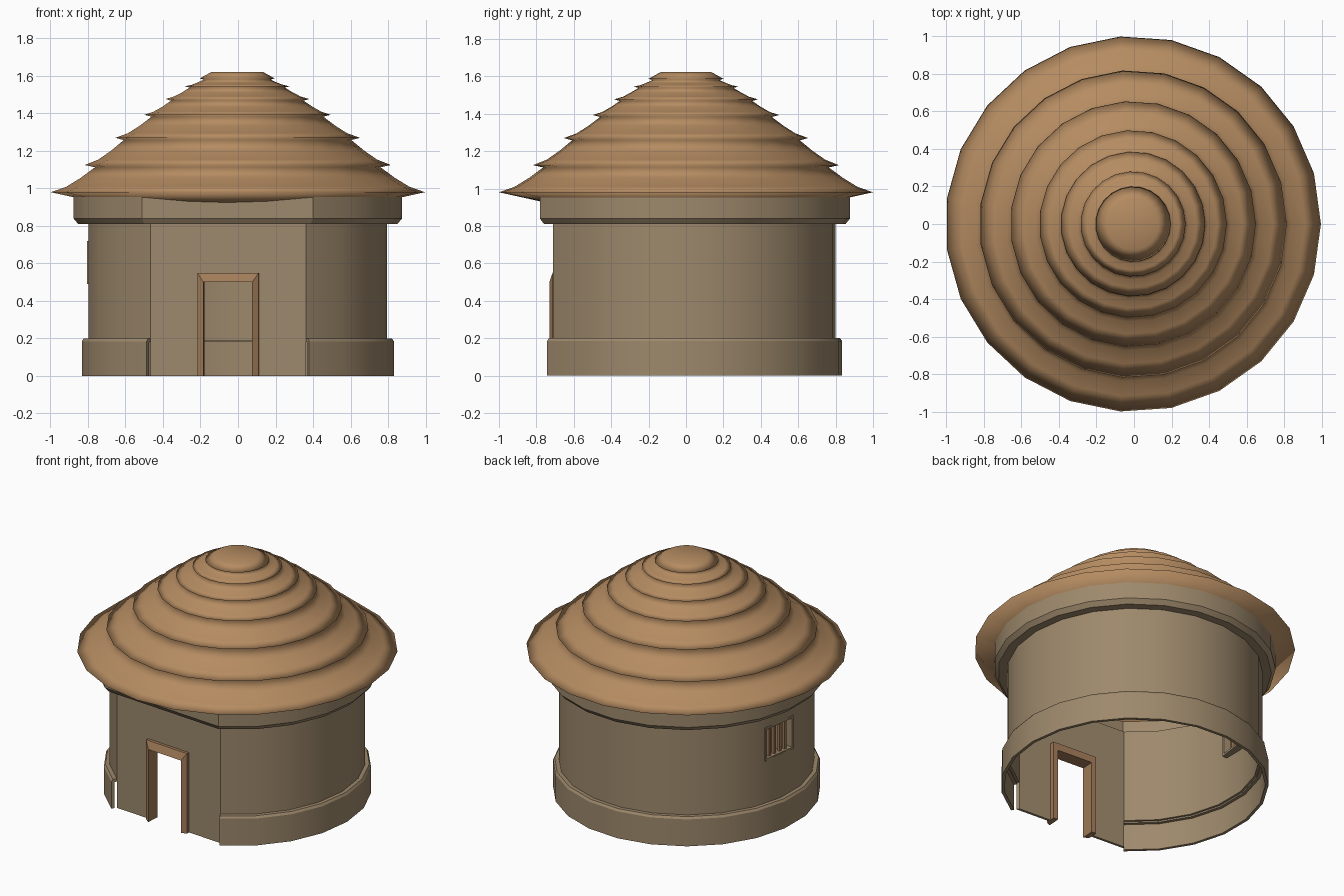
import bpy, bmesh, math
from mathutils import Vector, Matrix

if "Cube" in bpy.data.objects:
    bpy.data.objects.remove(bpy.data.objects["Cube"])

N = 23
STEP = 2 * math.pi / N
CX = -0.005
ARC = list(range(-4, 16))          # round part; the chord 15 -> -4 is the flat front


def material(name, col):
    m = bpy.data.materials.new(name)
    m.diffuse_color = (*col, 1)
    m.use_nodes = True
    m.node_tree.nodes["Principled BSDF"].inputs["Base Color"].default_value = m.diffuse_color
    return m


CLAY = material("clay", (0.34, 0.25, 0.15))
THATCH = material("thatch", (0.46, 0.26, 0.12))
WOOD = material("wood", (0.36, 0.20, 0.10))


def finish(name, bm, mat, angle=30):
    bmesh.ops.recalc_face_normals(bm, faces=bm.faces)
    me = bpy.data.meshes.new(name)
    bm.to_mesh(me)
    bm.free()
    ob = bpy.data.objects.new(name, me)
    bpy.context.collection.objects.link(ob)
    me.materials.append(mat)
    if angle:
        bpy.ops.object.select_all(action='DESELECT')
        ob.select_set(True)
        bpy.context.view_layer.objects.active = ob
        bpy.ops.object.shade_smooth_by_angle(angle=math.radians(angle))
    return ob


def loft(bm, rows, closed_rows, closed_section):
    """Bridge equal-length rows of points into quads."""
    vs = [[bm.verts.new(p) for p in row] for row in rows]
    n, k = len(vs), len(vs[0])
    for i in range(n if closed_rows else n - 1):
        a, b = vs[i], vs[(i + 1) % n]
        for j in range(k if closed_section else k - 1):
            m = (j + 1) % k
            bm.faces.new((a[j], b[j], b[m], a[m]))
    if closed_section and not closed_rows:
        bm.faces.new(vs[0])
        bm.faces.new(vs[-1])
    return vs


def ring(name, profile, idx, closed, mat):
    bm = bmesh.new()
    rows = [[(CX + r * math.cos(i * STEP), r * math.sin(i * STEP), z) for r, z in profile]
            for i in idx]
    loft(bm, rows, closed, True)
    return finish(name, bm, mat)


def box(bm, M, lo, hi):
    lo, hi = Vector(lo), Vector(hi)
    T = Matrix.Translation((lo + hi) / 2) @ Matrix.Diagonal((*(hi - lo), 1))
    bmesh.ops.create_cube(bm, size=1, matrix=M @ T)


def facing(a, r):
    """Local x runs along the wall, y outward, z up."""
    return Matrix.Translation((CX + r * math.cos(a), r * math.sin(a), 0)) @ \
        Matrix.Rotation(a - math.pi / 2, 4, 'Z')


def cut(ob, M, lo, hi):
    bm = bmesh.new()
    box(bm, M, lo, hi)
    c = finish("cutter", bm, CLAY, 0)
    mod = ob.modifiers.new("cut", 'BOOLEAN')
    mod.operation, mod.solver, mod.object = 'DIFFERENCE', 'EXACT', c
    bpy.context.view_layer.objects.active = ob
    bpy.ops.object.modifier_apply(modifier=mod.name)
    bpy.data.objects.remove(c)


# thin-shelled walls: round wall, flat front foot, base band, cornice
wall = ring("wall", [(.80, .19), (.80, .83), (.78, .83), (.78, .19)], ARC, True, CLAY)
foot = ring("front_wall_foot", [(.80, 0), (.80, .19), (.78, .19), (.78, 0)], [15, -4], False, CLAY)
ring("base_band", [(.836, 0), (.836, .185), (.826, .2), (.795, .2), (.795, .18), (.816, .18),
                   (.816, 0)], ARC, False, CLAY)
ring("cornice", [(.795, .81), (.855, .81), (.88, .84), (.88, .955), (.86, .955), (.86, .845),
                 (.848, .83), (.795, .83)], ARC, True, CLAY)

# door opening and splayed frame
door = facing(-6 * STEP, .80 * math.cos(2 * STEP))
for ob in (wall, foot):
    cut(ob, door, (-.14, -.2, -.1), (.14, .2, .51))
section = [(0, -.05), (0, .04), (1, .02), (1, -.05)]
rows = []
for side, top in ((-1, 0), (-1, 1), (1, 1), (1, 0)):
    rows.append([door @ Vector((side * (.13 + .034 * t), d, top * (.50 + .05 * t)))
                 for t, d in section])
bm = bmesh.new()
loft(bm, rows, False, True)
finish("door_frame", bm, WOOD, 0)

# window opening, reveal and bars
win = facing(11 * STEP, .795)
cut(wall, win, (-.12, -.2, .50), (.12, .2, .71))
bm = bmesh.new()
for lo, hi in (((-.13, .49), (-.115, .72)), ((.115, .49), (.13, .72)),
               ((-.115, .49), (.115, .505)), ((-.115, .705), (.115, .72))):
    box(bm, win, (lo[0], -.065, lo[1]), (hi[0], -.004, hi[1]))
finish("window_reveal", bm, CLAY, 0)
bm = bmesh.new()
for k in range(4):
    x = -.072 + .048 * k
    box(bm, win, (x - .009, -.04, .50), (x + .009, -.02, .71))
finish("window_bars", bm, WOOD, 0)

# tiered thatch roof: lip radius/height and where each tier tucks under the next
tiers = [(1.002, .98, .765, 1.113), (.82, 1.125, .61, 1.258), (.655, 1.27, .46, 1.383),
         (.50, 1.393, .355, 1.468), (.385, 1.477, .255, 1.538), (.28, 1.545, .18, 1.58)]
prof = [(.72, .918)]
for r, z, r2, z2 in tiers:
    dr, dz = r2 - r, z2 - z
    prof += [(r, z), (r + .35 * dr, z + .22 * dz), (r + .68 * dr, z + .58 * dz), (r2, z2)]
prof += [(.20, 1.587), (.137, 1.622)]
bm = bmesh.new()
vs = loft(bm, [[(CX + r * math.cos(i * STEP), r * math.sin(i * STEP), z) for r, z in prof]
               for i in range(N)], True, False)
bm.faces.new([v[-1] for v in vs])
finish("roof", bm, THATCH, 180)
